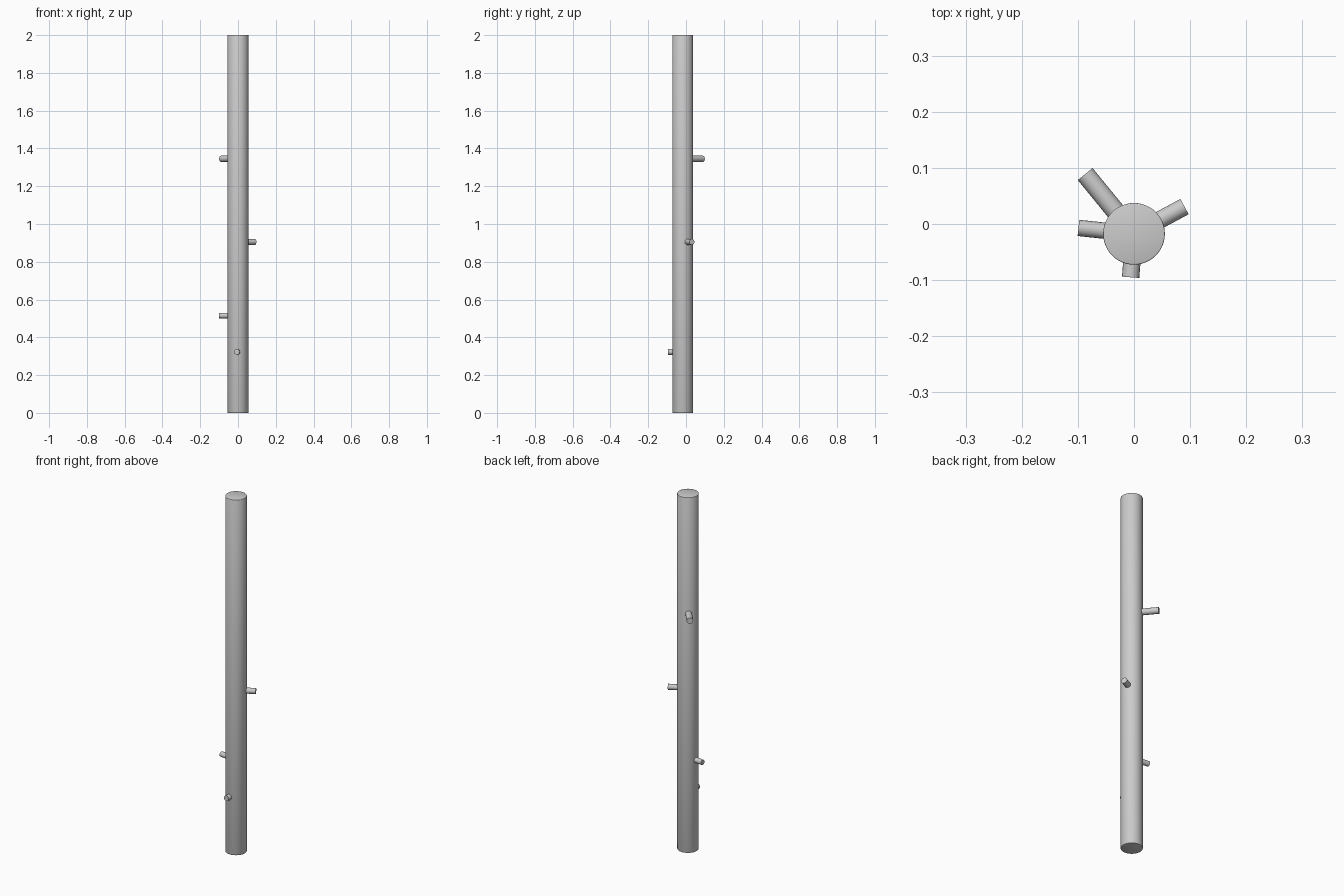
import bpy
from math import radians
from mathutils import Vector

if "Cube" in bpy.data.objects:
    bpy.data.objects.remove(bpy.data.objects["Cube"])

CENTRE = Vector((0, -0.0175, 0))


def rod(name, start, end, radius, sides):
    """Smooth capped cylinder running from start to end."""
    axis = end - start
    bpy.ops.mesh.primitive_cylinder_add(
        vertices=sides, radius=radius, depth=axis.length, location=(start + end) / 2)
    ob = bpy.context.object
    ob.rotation_euler = axis.to_track_quat('Z', 'Y').to_euler()
    ob.name = name
    return ob


# Tall pole: soft-shaded rim, with a tiny bevel on both ends
pole = rod("pole", CENTRE, CENTRE + Vector((0, 0, 2)), 0.055, 48)
bevel = pole.modifiers.new("rim", 'BEVEL')
bevel.width = 0.002
bevel.segments = 2
bevel.limit_method = 'ANGLE'
bpy.ops.object.shade_smooth()

# Short pegs pointing straight out of the pole: tip x, tip y, height, radius
pegs = {
    "upper_back_peg": (-0.087, 0.089, 1.345, 0.017),
    "middle_right_peg": (0.090, 0.031, 0.905, 0.0155),
    "lower_left_peg": (-0.099, -0.007, 0.515, 0.0145),
    "lowest_front_peg": (-0.006, -0.095, 0.323, 0.0155),
}
for name, (x, y, z, r) in pegs.items():
    tip = Vector((x, y, z))
    axis_point = CENTRE + Vector((0, 0, z))
    root = axis_point + (tip - axis_point).normalized() * 0.045
    rod(name, root, tip, r, 16)
    bpy.ops.object.shade_smooth_by_angle(angle=radians(40))
